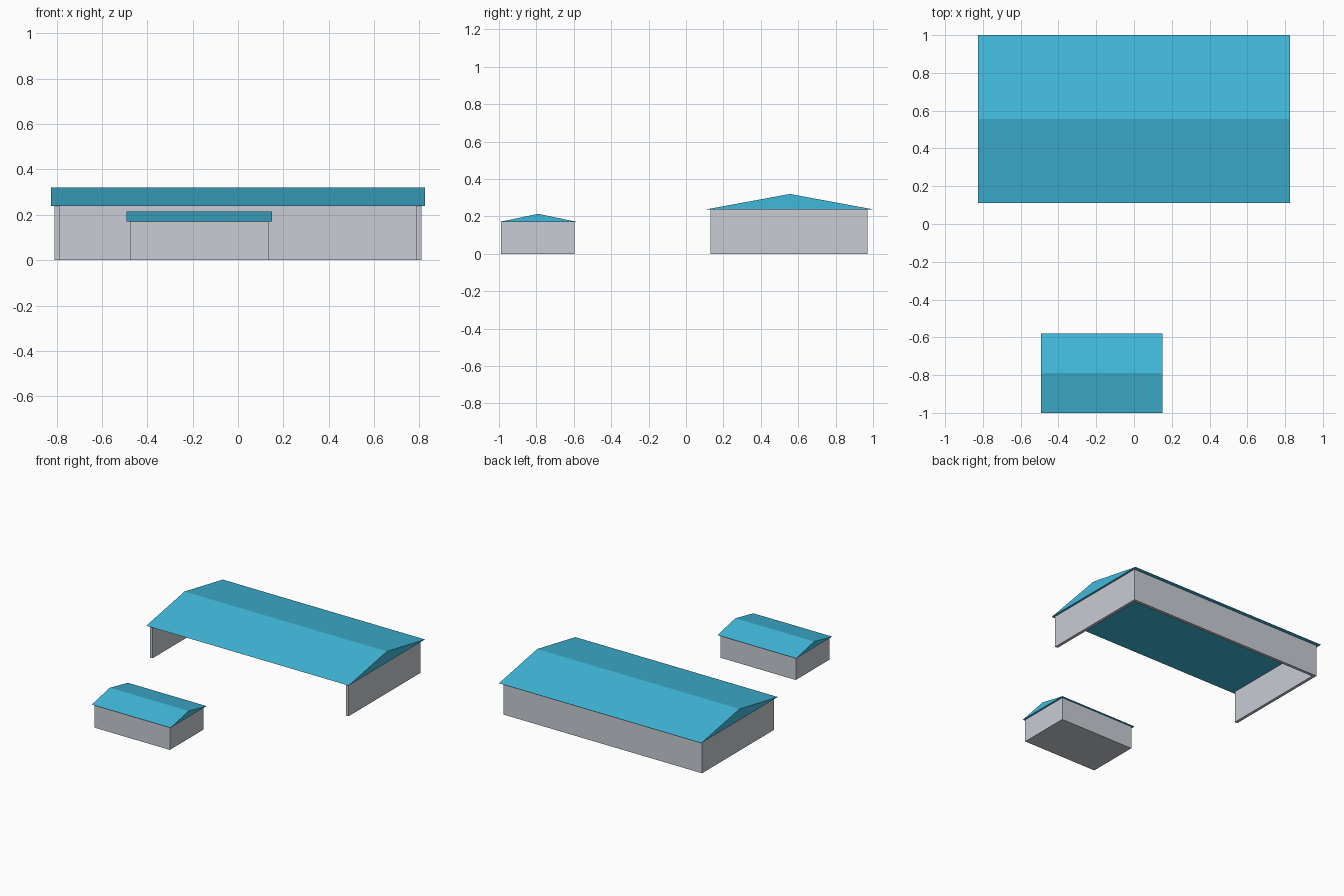
import bpy
import bmesh

cube = bpy.data.objects.get("Cube")
if cube:
    bpy.data.objects.remove(cube, do_unlink=True)


def make_material(name, colour):
    mat = bpy.data.materials.new(name)
    mat.use_nodes = True
    mat.diffuse_color = (*colour, 1)
    mat.node_tree.nodes["Principled BSDF"].inputs["Base Color"].default_value = (*colour, 1)
    return mat


wall_grey = make_material("wall grey", (0.58, 0.61, 0.66))
roof_blue = make_material("roof blue", (0.053, 0.48, 0.70))


def extrude_outline(name, points, direction, mat):
    """Solid made by sweeping a closed outline along a direction."""
    bm = bmesh.new()
    face = bm.faces.new([bm.verts.new(p) for p in points])
    swept = bmesh.ops.extrude_face_region(bm, geom=[face])["geom"]
    verts = [v for v in swept if isinstance(v, bmesh.types.BMVert)]
    bmesh.ops.translate(bm, vec=direction, verts=verts)
    bmesh.ops.recalc_face_normals(bm, faces=bm.faces)
    mesh = bpy.data.meshes.new(name)
    bm.to_mesh(mesh)
    bm.free()
    mesh.materials.append(mat)
    obj = bpy.data.objects.new(name, mesh)
    bpy.context.scene.collection.objects.link(obj)
    return obj


def gable_roof(name, x0, x1, y0, y1, eave, ridge):
    outline = [(x0, y0, eave), (x0, y1, eave), (x0, (y0 + y1) / 2, ridge)]
    return extrude_outline(name, outline, (x1 - x0, 0, 0), roof_blue)


def walls(name, plan, height):
    return extrude_outline(name, [(x, y, 0) for x, y in plan], (0, 0, height), wall_grey)


# Large shed: U-shaped walls, open to the front
half, front, back, thick = 0.81, 0.13, 0.97, 0.022
walls("shed_walls", [
    (-half, front), (-half, back), (half, back), (half, front),
    (half - thick, front), (half - thick, back - thick),
    (thick - half, back - thick), (thick - half, front)], 0.238)
gable_roof("shed_roof", -0.825, 0.825, 0.11, 1.0, 0.238, 0.32)

# Small closed hut in front
walls("hut_walls", [(-0.477, -0.99), (0.137, -0.99), (0.137, -0.597), (-0.477, -0.597)], 0.17)
gable_roof("hut_roof", -0.492, 0.15, -1.0, -0.58, 0.17, 0.214)
